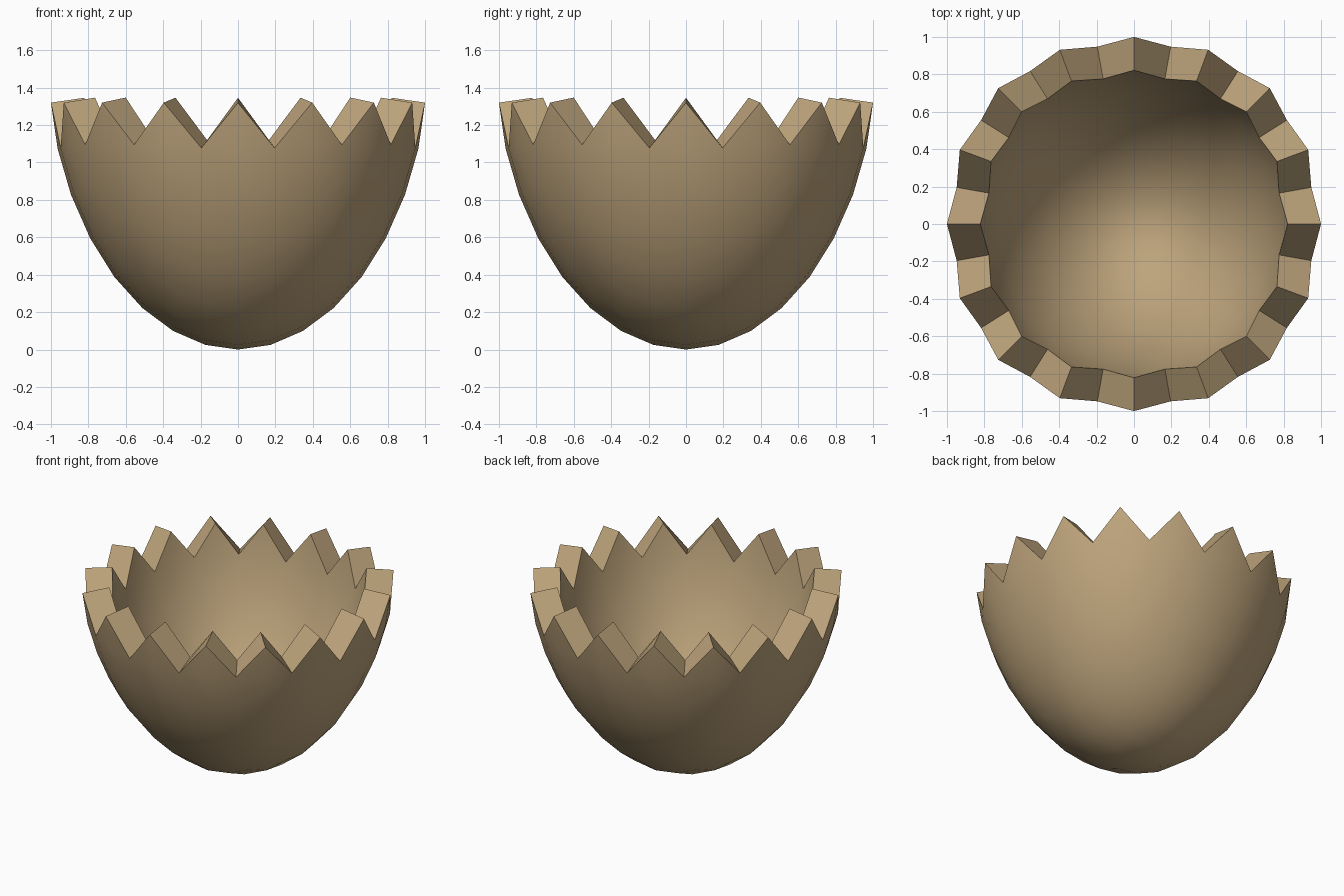
import bpy, bmesh
from math import atan2, pi

if "Cube" in bpy.data.objects:
    bpy.data.objects.remove(bpy.data.objects["Cube"])

HEIGHT = 1.32      # height of the widest kept ring
WALL = 0.18        # shell thickness

# Rounded cube gives the quad-ball topology: 32 columns around
bpy.ops.mesh.primitive_cube_add(size=2)
shell = bpy.context.object
shell.name = "cracked_eggshell"
sub = shell.modifiers.new("round", 'SUBSURF')
sub.levels = 3
bpy.ops.object.modifier_apply(modifier=sub.name)

bm = bmesh.new()
bm.from_mesh(shell.data)

# Keep the lower half only
radius = max(v.co.z for v in bm.verts)
bmesh.ops.delete(bm, geom=[v for v in bm.verts if v.co.z > 1e-4], context='VERTS')

# Zigzag rim: cut the top row of quads diagonally, drop every other rim vertex
rim = {v for v in bm.verts if abs(v.co.z) < 1e-4}


def is_peak(v):
    return round(atan2(v.co.y, v.co.x) / (pi / 16)) % 2 == 0


for f in [f for f in bm.faces if any(v in rim for v in f.verts)]:
    ring = list(f.verts)
    i = next(k for k, v in enumerate(ring) if v in rim and is_peak(v))
    bmesh.utils.face_split(f, ring[i], ring[(i + 2) % 4])
bmesh.ops.delete(bm, geom=[v for v in rim if not is_peak(v)], context='VERTS')

# Egg shape: taper toward the bottom and stretch in height
for v in bm.verts:
    d = -v.co.z / radius
    s = (1 - 0.08 * d - 0.06 * d * d) / radius
    v.co.x *= s
    v.co.y *= s
    v.co.z = HEIGHT * (1 - d * (0.9 + 0.1 * d))

bm.to_mesh(shell.data)
bm.free()

# Shell wall grows inward
wall = shell.modifiers.new("wall", 'SOLIDIFY')
wall.thickness = WALL
wall.offset = -1
bpy.ops.object.modifier_apply(modifier=wall.name)
bpy.ops.object.shade_smooth_by_angle(angle=pi / 6)

# Tan shell colour
mat = bpy.data.materials.new("shell_tan")
mat.diffuse_color = (0.51, 0.37, 0.2, 1)
mat.use_nodes = True
mat.node_tree.nodes["Principled BSDF"].inputs["Base Color"].default_value = mat.diffuse_color
shell.data.materials.append(mat)
